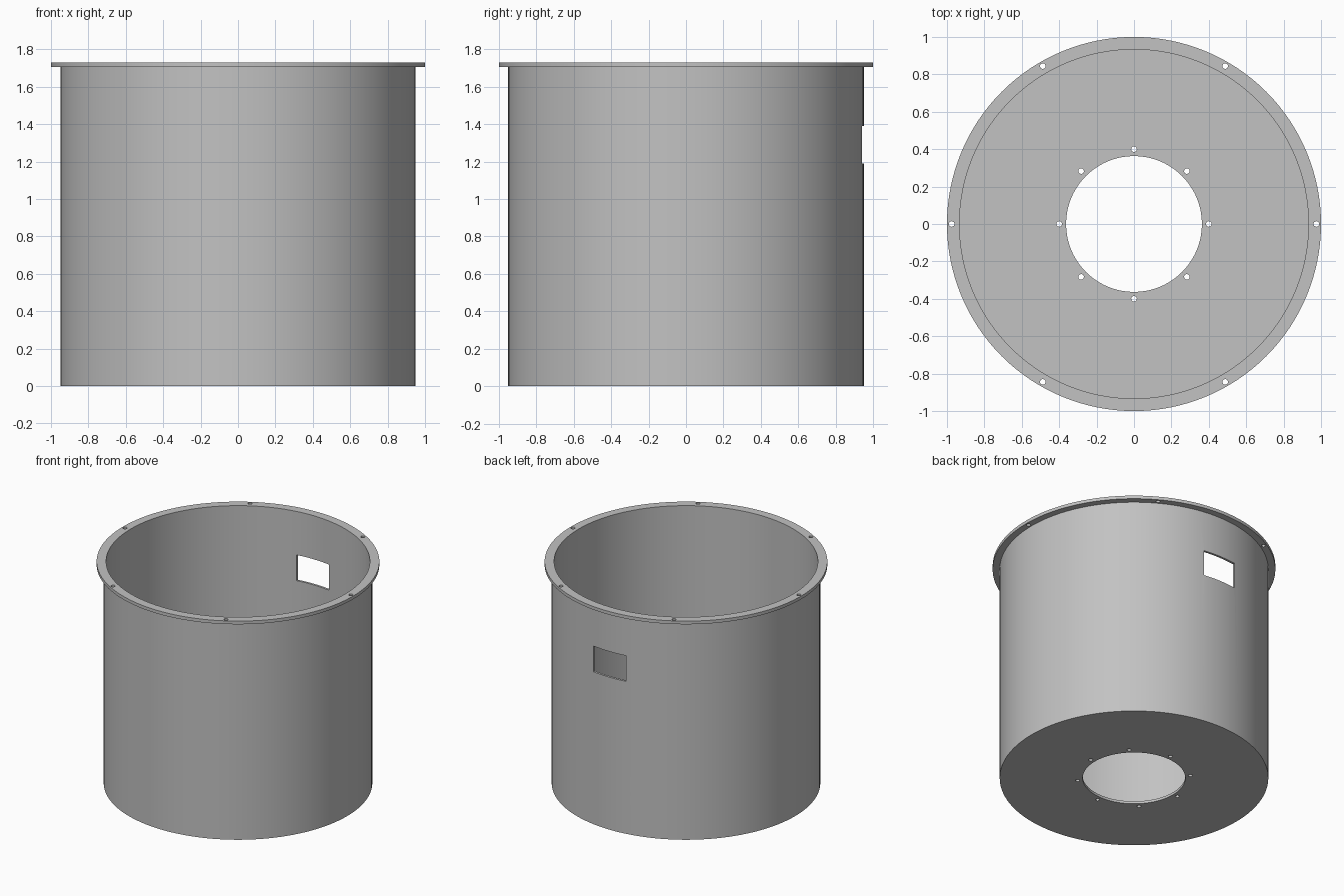
import bpy
import bmesh
from math import cos, sin, pi, radians
from mathutils import Matrix, Vector

if "Cube" in bpy.data.objects:
    bpy.data.objects.remove(bpy.data.objects["Cube"], do_unlink=True)

SIDES = 128
WALL_OUT, WALL_IN, FLANGE_R, BORE_R = 0.95, 0.933, 1.0, 0.363
HEIGHT, FLANGE_Z, FLOOR_Z = 1.73, 1.705, 0.02

grey = bpy.data.materials.new("plain_grey")
grey.use_nodes = True
colour = (0.54, 0.54, 0.54, 1)
grey.diffuse_color = colour
grey.node_tree.nodes["Principled BSDF"].inputs["Base Color"].default_value = colour


def make_object(name, bm):
    bmesh.ops.recalc_face_normals(bm, faces=bm.faces)
    mesh = bpy.data.meshes.new(name)
    bm.to_mesh(mesh)
    bm.free()
    mesh.materials.append(grey)
    obj = bpy.data.objects.new(name, mesh)
    bpy.context.collection.objects.link(obj)
    return obj


def hole_ring(bm, count, ring_r, z):
    # Ring of small vertical drill bodies
    for i in range(count):
        a = 2 * pi * i / count
        spot = Matrix.Translation((ring_r * cos(a), ring_r * sin(a), z))
        bmesh.ops.create_cone(bm, cap_ends=True, segments=16, radius1=0.015,
                              radius2=0.015, depth=0.1, matrix=spot)


# Flanged bucket with an open bore in its floor, revolved from its section
section = [(BORE_R, 0), (WALL_OUT, 0), (WALL_OUT, FLANGE_Z), (FLANGE_R, FLANGE_Z),
           (FLANGE_R, HEIGHT), (WALL_IN, HEIGHT), (WALL_IN, FLOOR_Z), (BORE_R, FLOOR_Z)]
bm = bmesh.new()
verts = [bm.verts.new((r, 0, z)) for r, z in section]
edges = [bm.edges.new((verts[i - 1], verts[i])) for i in range(len(verts))]
bmesh.ops.spin(bm, geom=verts + edges, cent=(0, 0, 0), axis=(0, 0, 1),
               angle=2 * pi, steps=SIDES, use_merge=True)
bmesh.ops.remove_doubles(bm, verts=bm.verts, dist=0.0001)
bucket = make_object("flanged_bucket", bm)

# Cutter: flange holes, floor holes and rear window
bm = bmesh.new()
hole_ring(bm, 6, 0.975, HEIGHT)
hole_ring(bm, 8, 0.4, 0)
window = Matrix.Translation((0, 0.95, 1.29)) @ Matrix.Diagonal(Vector((0.28, 0.3, 0.2, 1)))
bmesh.ops.create_cube(bm, size=1, matrix=window)
cutter = make_object("opening_cutter", bm)
cutter.hide_render = True

# Cut the openings and bake the result
cut = bucket.modifiers.new("openings", "BOOLEAN")
cut.operation = "DIFFERENCE"
cut.solver = "EXACT"
cut.object = cutter
bpy.context.view_layer.update()
graph = bpy.context.evaluated_depsgraph_get()
baked = bpy.data.meshes.new_from_object(bucket.evaluated_get(graph))
bucket.modifiers.clear()
bucket.data = baked
bpy.data.objects.remove(cutter, do_unlink=True)

# Smooth walls with crisp rims
bpy.ops.object.select_all(action="DESELECT")
bucket.select_set(True)
bpy.context.view_layer.objects.active = bucket
bpy.ops.object.shade_smooth_by_angle(angle=radians(30))
